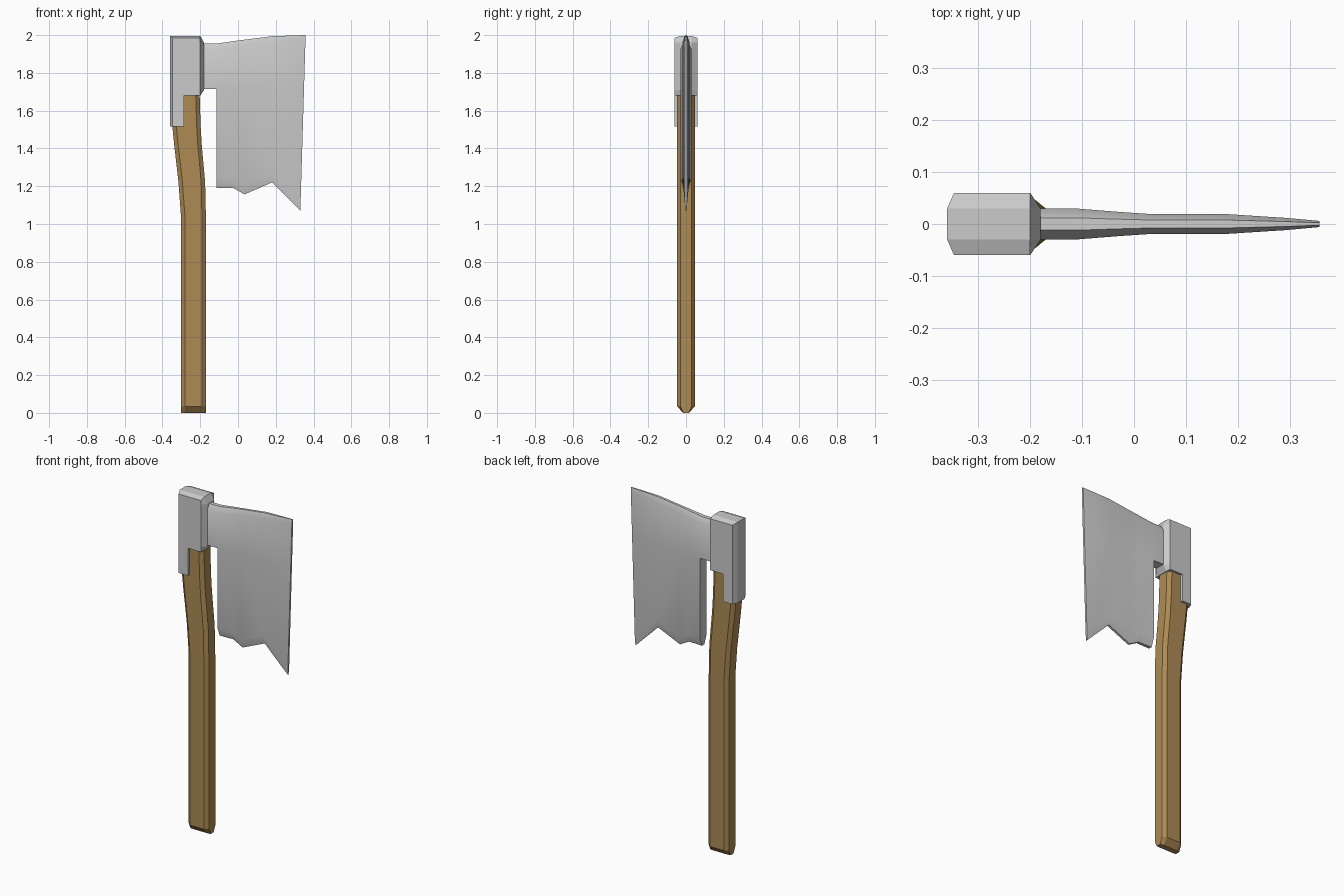
import bpy

if "Cube" in bpy.data.objects:
    bpy.data.objects.remove(bpy.data.objects["Cube"])


def make_object(name, verts, faces, smooth=False, colour=None):
    mesh = bpy.data.meshes.new(name)
    mesh.from_pydata(verts, [], faces)
    import bmesh
    bm = bmesh.new()
    bm.from_mesh(mesh)
    bmesh.ops.recalc_face_normals(bm, faces=bm.faces)
    bm.to_mesh(mesh)
    bm.free()
    obj = bpy.data.objects.new(name, mesh)
    bpy.context.collection.objects.link(obj)
    if colour:
        mat = bpy.data.materials.new(name + "_colour")
        mat.diffuse_color = colour
        mat.use_nodes = True
        mat.node_tree.nodes["Principled BSDF"].inputs["Base Color"].default_value = mat.diffuse_color
        mesh.materials.append(mat)
    if smooth:
        bpy.ops.object.select_all(action='DESELECT')
        obj.select_set(True)
        bpy.context.view_layer.objects.active = obj
        bpy.ops.object.shade_smooth_by_angle(angle=0.6)
    return obj


def loft(name, loops, **kw):
    """Skin a stack of equal-length loops and cap both ends."""
    n = len(loops[0])
    verts = [p for loop in loops for p in loop]
    faces = [(k * n + i, k * n + (i + 1) % n, (k + 1) * n + (i + 1) % n, (k + 1) * n + i)
             for k in range(len(loops) - 1) for i in range(n)]
    faces += [tuple(range(n)), tuple(range(len(verts) - n, len(verts)))]
    return make_object(name, verts, faces, **kw)


# Handle: bent shaft with chamfered corners
def handle_section(z, xl, xr, y=0.047, ys=0.03, c=0.021):
    return [(xl + c, -y, z), (xr - c, -y, z), (xr, -ys, z), (xr, ys, z),
            (xr - c, y, z), (xl + c, y, z), (xl, ys, z), (xl, -ys, z)]


loft("handle", [
    handle_section(0.0, -0.302, -0.17, 0.016, 0.014),
    handle_section(0.035, -0.302, -0.17),
    handle_section(1.04, -0.302, -0.17),
    handle_section(1.22, -0.315, -0.174),
    handle_section(1.42, -0.338, -0.192),
    handle_section(1.52, -0.348, -0.198),
    handle_section(1.75, -0.352, -0.205),
], colour=(0.42, 0.26, 0.09, 1))


# Socket: L-shaped side profile, chamfered across y
def socket_layer(y, xl, xr, top):
    return [(x, y, z) for x, z in [
        (xl, 1.517), (-0.285, 1.517), (-0.285, 1.68), (-0.2, 1.68),
        (xr, 1.71), (xr, 1.96), (-0.2, top), (xl, top)]]


loft("socket", [
    socket_layer(-0.06, -0.347, -0.2, 1.985),
    socket_layer(-0.03, -0.36, -0.18, 1.996),
    socket_layer(0.03, -0.36, -0.18, 1.996),
    socket_layer(0.06, -0.347, -0.2, 1.985),
])

# Blade: columns of (x top, x bottom, z top, z bottom, half thickness)
columns = [
    (-0.185, -0.185, 1.955, 1.19, 0.03),
    (-0.113, -0.113, 1.955, 1.19, 0.03),
    (-0.025, -0.025, 1.968, 1.19, 0.023),
    (0.035, 0.035, 1.976, 1.157, 0.019),
    (0.18, 0.18, 1.994, 1.22, 0.019),
    (0.29, 0.28, 1.998, 1.12, 0.012),
    (0.358, 0.33, 2.0, 1.07, 0.006),
]
front = []
for xt, xb, zt, zb, t in columns:
    rows = [(zt, 0.4), (zt - 0.03, 1), (1.715, 1), (zb + 0.05, 1), (zb, 0.35)]
    for z, k in rows:
        x = xb + (xt - xb) * (z - zb) / (zt - zb)
        front.append((x, -t * k, z))
n = len(front)
cells = []
for i in range(len(columns) - 1):
    for j in range(4):
        if i == 0 and j >= 2:
            continue    # the neck only spans the upper rows
        a = i * 5 + j
        cells.append((a, a + 1, a + 6, a + 5))
# Mirror the sheet to the back and close the open rim
edges = {}
for f in cells:
    for a, b in zip(f, f[1:] + f[:1]):
        edges.setdefault(frozenset((a, b)), []).append((a, b))
rim = [(a, b, b + n, a + n) for (a, b), *rest in edges.values() if not rest]
faces = cells + [tuple(v + n for v in f) for f in cells] + rim
verts = front + [(x, -y, z) for x, y, z in front]
# Drop the unused points below the neck
used = sorted({v for f in faces for v in f})
index = {v: k for k, v in enumerate(used)}
make_object("blade", [verts[v] for v in used],
            [tuple(index[v] for v in f) for f in faces], smooth=True)
